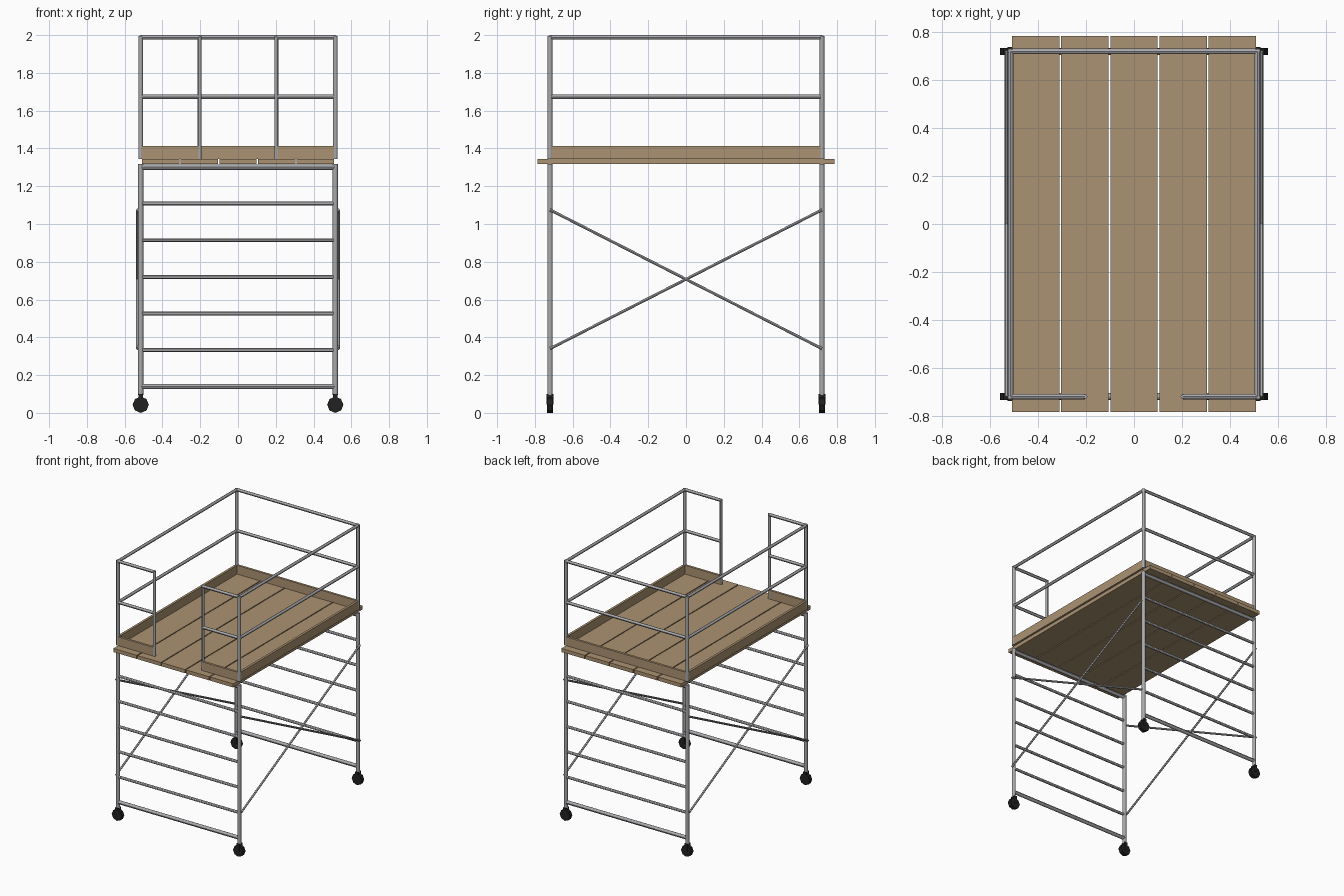
import bpy
from mathutils import Vector

if "Cube" in bpy.data.objects:
    bpy.data.objects.remove(bpy.data.objects["Cube"])


def material(name, rgb):
    m = bpy.data.materials.new(name)
    m.diffuse_color = (*rgb, 1)
    m.use_nodes = True
    m.node_tree.nodes["Principled BSDF"].inputs["Base Color"].default_value = m.diffuse_color
    return m


STEEL = material("galvanised steel", (0.40, 0.40, 0.42))
WOOD = material("plank wood", (0.41, 0.29, 0.17))
RUBBER = material("black rubber", (0.015, 0.015, 0.016))

X, Y = 0.515, 0.72            # post positions
DECK_LOW, DECK_TOP = 1.317, 1.345
TOP_RAIL, MID_RAIL = 1.988, 1.673
GATE = 0.205                  # half width of the entry opening


def tube(name, a, b, r, mat=STEEL, sides=12, smooth=True):
    a, b = Vector(a), Vector(b)
    d = b - a
    bpy.ops.mesh.primitive_cylinder_add(vertices=sides, radius=r, depth=d.length,
                                        location=(a + b) / 2)
    o = bpy.context.object
    o.rotation_euler = d.to_track_quat('Z', 'Y').to_euler()
    o.name = name
    o.data.materials.append(mat)
    if smooth:
        bpy.ops.object.shade_smooth_by_angle()
    return o


def box(name, lo, hi, mat):
    lo, hi = Vector(lo), Vector(hi)
    bpy.ops.mesh.primitive_cube_add(size=1, location=(lo + hi) / 2)
    o = bpy.context.object
    o.scale = hi - lo
    o.name = name
    o.data.materials.append(mat)
    return o


# Corner posts and castors
for sx in (-1, 1):
    for sy in (-1, 1):
        x, y = sx * X, sy * Y
        tube("lower_post", (x, y, 0.095), (x, y, DECK_LOW), 0.014)
        tube("guard_post", (x, y, DECK_TOP), (x, y, TOP_RAIL + 0.008), 0.0125)
        tube("castor_wheel", (x, y - 0.015, 0.043), (x, y + 0.015, 0.043), 0.043,
             RUBBER, 8, False)
        box("castor_fork", (x - 0.012, y - 0.019, 0.045), (x + 0.012, y + 0.019, 0.1), RUBBER)

# Ladder rungs on both ends, heavier at top and bottom
for sy in (-1, 1):
    for i in range(7):
        z = 0.14 + i * 0.1935
        r = 0.014 if i in (0, 6) else 0.0105
        tube("rung", (-X, sy * Y, z), (X, sy * Y, z), r)

# Crossed braces on the long sides
for sx in (-1, 1):
    for sy in (-1, 1):
        x = sx * 0.532
        tube("cross_brace", (x, -sy * Y, 0.34), (x, sy * Y, 1.075), 0.0075)

# Deck planks
for i in range(5):
    cx = (i - 2) * 0.205
    box("deck_plank", (cx - 0.099, -0.785, DECK_LOW), (cx + 0.099, 0.785, DECK_TOP), WOOD)

# Guard rails: sides, back, and short front returns beside the opening
for z in (TOP_RAIL, MID_RAIL):
    tube("back_rail", (-X, Y, z), (X, Y, z), 0.0115)
    for s in (-1, 1):
        tube("side_rail", (s * X, -Y, z), (s * X, Y, z), 0.0115)
        tube("front_rail", (s * X, -Y, z), (s * GATE, -Y, z), 0.0115)

# Gate posts
for s in (-1, 1):
    tube("gate_post", (s * GATE, -Y, DECK_TOP), (s * GATE, -Y, TOP_RAIL + 0.008), 0.0105)

# Toe boards
T, H = 0.009, 1.412
box("back_toe_board", (-X, Y - T, DECK_TOP), (X, Y + T, H), WOOD)
for s in (-1, 1):
    box("side_toe_board", (s * X - T, -Y, DECK_TOP), (s * X + T, Y, H), WOOD)
    a, b = sorted((s * X, s * GATE))
    box("front_toe_board", (a, -Y - T, DECK_TOP), (b, -Y + T, H), WOOD)
